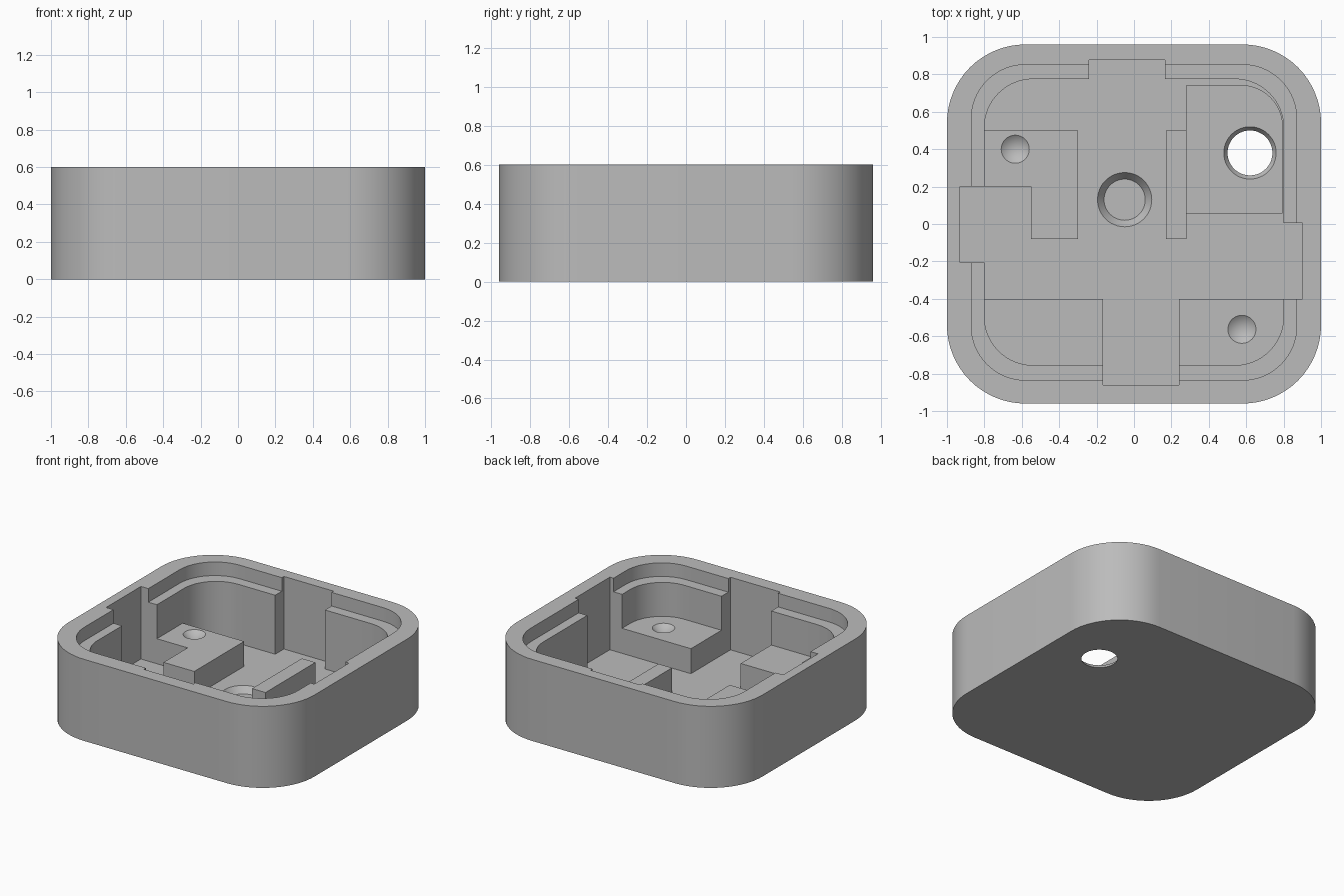
import bpy, bmesh, math

if "Cube" in bpy.data.objects:
    bpy.data.objects.remove(bpy.data.objects["Cube"], do_unlink=True)

grey = bpy.data.materials.new("plain grey")
grey.use_nodes = True
colour = (0.5, 0.5, 0.5, 1)
grey.diffuse_color = colour
grey.node_tree.nodes["Principled BSDF"].inputs["Base Color"].default_value = colour

TOP, LEDGE, BLOCK, FLOOR, POCKET = 0.6, 0.5, 0.25, 0.066, 0.03
ABOVE = TOP + 0.1


def link(name, bm):
    bmesh.ops.recalc_face_normals(bm, faces=bm.faces)
    mesh = bpy.data.meshes.new(name)
    bm.to_mesh(mesh)
    bm.free()
    mesh.materials.append(grey)
    obj = bpy.data.objects.new(name, mesh)
    bpy.context.collection.objects.link(obj)
    return obj


def prism(name, outline, z0, z1):
    bm = bmesh.new()
    face = bm.faces.new([bm.verts.new((x, y, z0)) for x, y in outline])
    top = bmesh.ops.extrude_face_region(bm, geom=[face])["geom"]
    verts = [v for v in top if isinstance(v, bmesh.types.BMVert)]
    bmesh.ops.translate(bm, verts=verts, vec=(0, 0, z1 - z0))
    return link(name, bm)


def rounded(x0, x1, y0, y1, radii, steps=16):
    """Rectangle outline; radii run back right, back left, front left, front right."""
    points = []
    corners = [(x1, y1, -1, -1), (x0, y1, 1, -1), (x0, y0, 1, 1), (x1, y0, -1, 1)]
    for i, (x, y, sx, sy) in enumerate(corners):
        r = radii[i]
        for k in range(steps + 1 if r else 1):
            a = math.pi / 2 * (i + k / steps)
            if r:
                points.append((x + sx * r + r * math.cos(a), y + sy * r + r * math.sin(a)))
            else:
                points.append((x, y))
    return points


def box(name, x0, x1, y0, y1, z0, z1):
    return prism(name, rounded(x0, x1, y0, y1, [0] * 4), z0, z1)


def cone(name, x, y, z0, z1, r0, r1):
    bm = bmesh.new()
    bmesh.ops.create_cone(bm, cap_ends=True, segments=48, radius1=r0, radius2=r1, depth=z1 - z0)
    bmesh.ops.translate(bm, verts=bm.verts, vec=(x, y, (z0 + z1) / 2))
    return link(name, bm)


def combine(body, tool, operation="DIFFERENCE"):
    mod = body.modifiers.new("combine", "BOOLEAN")
    mod.operation, mod.solver, mod.object = operation, "EXACT", tool
    bpy.context.view_layer.update()
    result = bpy.data.meshes.new_from_object(
        body.evaluated_get(bpy.context.evaluated_depsgraph_get()))
    body.modifiers.clear()
    body.data = result
    bpy.data.objects.remove(tool, do_unlink=True)


# Outer shell with a shallow lid recess and the main cavity
case = prism("case_body", rounded(-1, 1, -0.96, 0.96, [0.42] * 4), 0, TOP)
combine(case, prism("lid_recess", rounded(-0.87, 0.87, -0.835, 0.852, [0.29] * 4), LEDGE, ABOVE))
combine(case, prism("cavity", rounded(-0.8, 0.8, -0.755, 0.775, [0.26] * 4), FLOOR, ABOVE))

# Wall slots: left, right, back and front
slots = [(-0.93, -0.6, -0.205, 0.2), (0.6, 0.9, -0.4, 0.005),
         (-0.24, 0.165, 0.6, 0.876), (-0.165, 0.24, -0.86, -0.5)]
for x0, x1, y0, y1 in slots:
    combine(case, box("wall_slot", x0, x1, y0, y1, FLOOR, ABOVE))

# Raised support blocks standing on the floor
l_outline = [(-0.85, 0.2), (-0.55, 0.2), (-0.55, -0.08), (-0.3, -0.08), (-0.3, 0.5), (-0.85, 0.5)]
combine(case, prism("l_block", l_outline, 0.04, BLOCK), "UNION")
for x0, x1, y0, y1 in [(0.17, 0.28, -0.08, 0.5), (0.24, 0.84, -0.79, -0.4),
                       (-0.84, -0.165, -0.79, -0.4)]:
    combine(case, box("support_block", x0, x1, y0, y1, 0.04, BLOCK), "UNION")

# Sunken pocket with a through hole
combine(case, prism("pocket", rounded(0.28, 0.793, 0.06, 0.74, [0.22, 0, 0, 0]), POCKET, 0.3))
slope = 0.02 / POCKET
combine(case, cone("through_hole", 0.62, 0.38, -0.03, 2 * POCKET, 0.12 - slope * 0.03,
                   0.14 + slope * POCKET))

# Blind centre dimple and the two conical screw seats
combine(case, cone("centre_dimple", -0.05, 0.13, 0.02, 0.112, 0.11, 0.18))
for x, y in [(-0.635, 0.4), (0.577, -0.563)]:
    combine(case, cone("screw_seat", x, y, BLOCK - 0.06, BLOCK + 0.06, 0, 0.15))

# Smooth corners, crisp edges
bpy.ops.object.select_all(action="DESELECT")
case.select_set(True)
bpy.context.view_layer.objects.active = case
bpy.ops.object.shade_smooth_by_angle(angle=math.radians(25))
